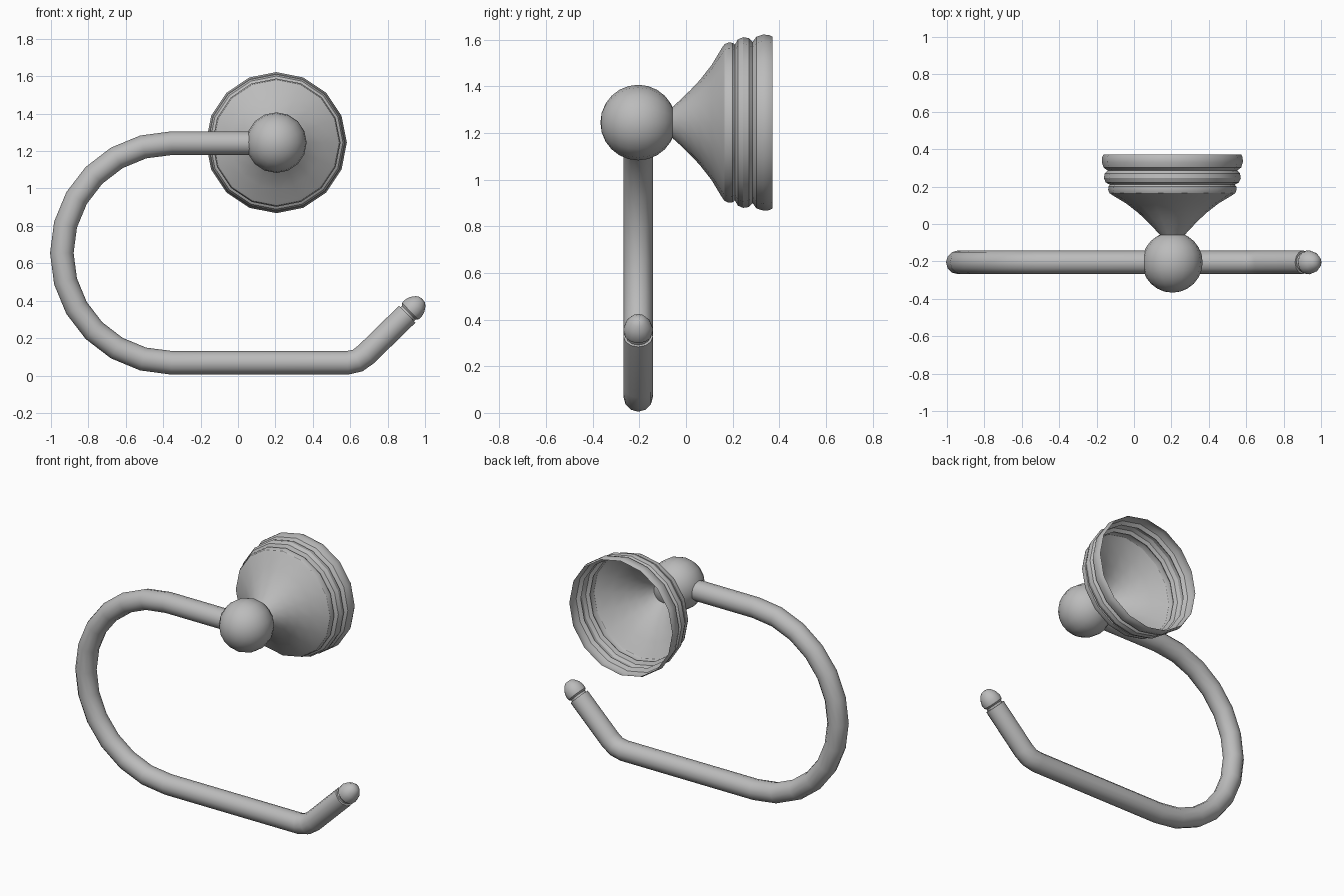
import bpy, bmesh, math
from mathutils import Matrix, Vector

cube = bpy.data.objects.get("Cube")
if cube:
    bpy.data.objects.remove(cube, do_unlink=True)

metal = bpy.data.materials.new("satin grey metal")
metal.use_nodes = True
grey = (0.5, 0.5, 0.5, 1)
metal.diffuse_color = grey
metal.node_tree.nodes["Principled BSDF"].inputs["Base Color"].default_value = grey

HUB = Vector((0.205, -0.205, 1.245))   # centre of the ball joint
TUBE_R = 0.063


def finish(obj):
    bpy.ops.object.select_all(action='DESELECT')
    obj.select_set(True)
    bpy.context.view_layer.objects.active = obj
    if obj.type == 'CURVE':
        bpy.ops.object.convert(target='MESH')
        obj = bpy.context.object
    bpy.ops.object.shade_smooth_by_angle(angle=math.radians(32))


def lathe(name, profile, origin, axis, sides):
    """Revolve (distance, radius) pairs about an axis in the xz or yz plane."""
    axis = Vector(axis).normalized()
    u = Vector((0, 1, 0)) if abs(axis.y) < 0.5 else Vector((0, 0, 1))
    v = axis.cross(u)
    bm = bmesh.new()
    rings = []
    for t, r in profile:
        if r == 0:
            rings.append([bm.verts.new(Vector(origin) + axis * t)] * sides)
            continue
        ring = []
        for i in range(sides):
            a = math.tau * i / sides
            ring.append(bm.verts.new(Vector(origin) + axis * t
                                     + (u * math.cos(a) + v * math.sin(a)) * r))
        rings.append(ring)
    for a, b in zip(rings, rings[1:]):
        for i in range(sides):
            j = (i + 1) % sides
            corners = list(dict.fromkeys((a[i], a[j], b[j], b[i])))
            bm.faces.new(corners)
    bmesh.ops.recalc_face_normals(bm, faces=bm.faces)
    mesh = bpy.data.meshes.new(name)
    bm.to_mesh(mesh)
    bm.free()
    mesh.materials.append(metal)
    obj = bpy.data.objects.new(name, mesh)
    bpy.context.collection.objects.link(obj)
    finish(obj)


# Hollow flared wall mount with three rounded steps, open at the back
flare = [(-0.06, 0.065), (-0.03, 0.092), (0.02, 0.14), (0.06, 0.183),
         (0.11, 0.247), (0.154, 0.32)]
steps = [(0.165, 0.336), (0.182, 0.343), (0.2, 0.342), (0.21, 0.334),
         (0.222, 0.356), (0.245, 0.366), (0.27, 0.362), (0.286, 0.346),
         (0.302, 0.368), (0.33, 0.377), (0.355, 0.376), (0.372, 0.368)]
lathe("wall_mount", flare + steps, (HUB.x, 0, HUB.z), (0, 1, 0), 16)

# Ball joint
ball = [(-0.162 * math.cos(math.pi * i / 12),
         0 if i in (0, 12) else 0.162 * math.sin(math.pi * i / 12)) for i in range(13)]
lathe("ball_joint", ball, HUB, (0, 1, 0), 16)

# Bent holder bar: top arm, half circle, bottom arm and raised end
ARC_R, ARC_X, ARC_Z = 0.587, -0.355, 0.655
path = [(HUB.x, ARC_Z + ARC_R)]
for i in range(13):
    a = math.pi / 2 + math.pi * i / 12
    path.append((ARC_X + ARC_R * math.cos(a), ARC_Z + ARC_R * math.sin(a)))
path += [(0.585, 0.068), (0.64, 0.08), (0.685, 0.113), (0.905, 0.328)]

curve = bpy.data.curves.new("holder_bar", 'CURVE')
curve.dimensions = '3D'
curve.bevel_depth = TUBE_R
curve.bevel_resolution = 4
curve.use_fill_caps = True
spline = curve.splines.new('POLY')
spline.points.add(len(path) - 1)
for point, (x, z) in zip(spline.points, path):
    point.co = (x, HUB.y, z, 1)
spline.use_smooth = True
curve.materials.append(metal)
bar = bpy.data.objects.new("holder_bar", curve)
bpy.context.collection.objects.link(bar)
finish(bar)

# Acorn tip behind a small groove
tip = [(-0.01, TUBE_R), (0, 0.052), (0.012, 0.052), (0.022, 0.062),
       (0.045, 0.064), (0.075, 0.055), (0.1, 0.037), (0.112, 0.02), (0.114, 0)]
lathe("bar_tip", tip, (0.905, HUB.y, 0.328), (1, 0, 0.98), 12)
